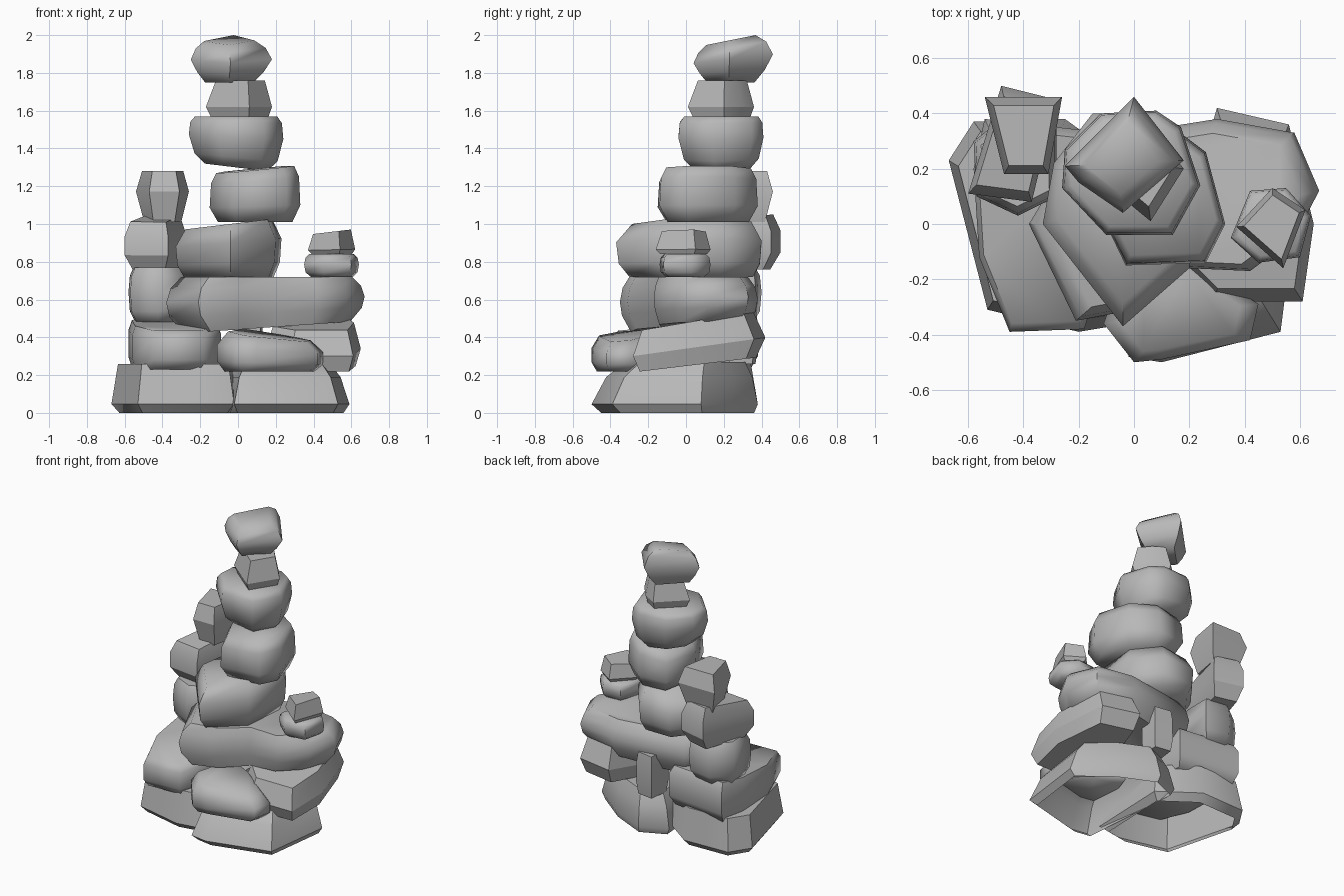
import bpy, bmesh, math

grey = bpy.data.materials.new("stone_grey")
grey.diffuse_color = (0.48, 0.48, 0.48, 1)

# height fraction, scale of the outline
ROUND = [(0, .76), (.2, .95), (.55, 1), (.85, .95), (1, .82)]
SLAB = [(0, .86), (.3, 1), (.8, .97), (1, .88)]


def stone(name, outline, z0, z1, prof=ROUND, centre=None, top=(0, 0), low=(0, 0), angle=62, floor=True):
    """Loft an outline through a profile; top and low are slopes of the two ends."""
    cx = sum(p[0] for p in outline) / len(outline)
    cy = sum(p[1] for p in outline) / len(outline)
    if centre:
        cx, cy = centre
    bm = bmesh.new()
    rings = []
    for t, s in prof:
        sx = low[0] * (1 - t) + top[0] * t
        sy = low[1] * (1 - t) + top[1] * t
        rings.append([bm.verts.new((cx + (x - cx) * s, cy + (y - cy) * s,
                                    z0 + (z1 - z0) * t + s * (sx * (x - cx) + sy * (y - cy))))
                      for x, y in outline])
    n = len(outline)
    for a, b in zip(rings, rings[1:]):
        for i in range(n):
            j = (i + 1) % n
            bm.faces.new((a[i], a[j], b[j], b[i]))
    if floor:
        bm.faces.new(rings[0][::-1])
    bm.faces.new(rings[-1])
    bmesh.ops.recalc_face_normals(bm, faces=bm.faces)
    me = bpy.data.meshes.new(name)
    bm.to_mesh(me)
    bm.free()
    me.materials.append(grey)
    ob = bpy.data.objects.new(name, me)
    bpy.context.collection.objects.link(ob)
    bpy.context.view_layer.objects.active = ob
    ob.select_set(True)
    bpy.ops.object.shade_smooth_by_angle(angle=math.radians(angle))
    ob.select_set(False)


# base layer, open underneath
stone("base_left", [(-.67, .23), (-.53, -.31), (-.2, -.39), (-.02, -.36), (.0, .2), (-.25, .38), (-.58, .37)],
      0, .26, [(0, .88), (.18, 1), (1, .9)], angle=42, floor=False)
stone("base_right", [(-.02, -.48), (.1, -.5), (.53, -.39), (.59, .08), (.36, .26), (.1, .38), (-.08, .3)],
      0, .27, [(0, .92), (.17, 1), (.7, .88), (1, .72)], (.2, .14), angle=45, floor=False)

# second layer
stone("second_left", [(-.58, .2), (-.56, -.12), (-.45, -.39), (-.18, -.38), (-.09, -.1), (-.1, .33), (-.54, .38)],
      .23, .47, [(0, .9), (.25, 1), (.8, 1), (1, .92)], top=(0, .1))
stone("second_front", [(-.11, -.36), (0, -.5), (.1, -.49), (.42, -.42), (.45, -.29), (.2, -.12), (0, -.05)],
      .22, .41, [(0, .85), (.25, 1), (.65, 1), (1, .78)], top=(-.12, .1))
stone("second_right", [(.14, -.14), (.28, -.28), (.61, -.28), (.65, 0), (.56, .36), (.3, .42)],
      .25, .48, [(0, .88), (.4, 1), (1, .84)], top=(0, .17), low=(0, .12), angle=25)
stone("back_wedge", [(-.02, .22), (.12, .22), (.13, .36), (0, .38)], .26, .55, SLAB, angle=25)

# third layer
stone("third_wide", [(-.38, 0), (-.21, -.35), (0, -.31), (.2, -.16), (.42, -.17), (.58, -.05),
                     (.67, .12), (.58, .33), (.3, .38), (-.2, .3)],
      .455, .72, [(0, .84), (.3, .97), (.55, 1), (.8, .96), (1, .86)], low=(.07, 0), angle=50)
stone("third_left", [(-.58, .3), (-.57, .1), (-.42, .03), (-.28, .1), (-.28, .37), (-.45, .4)], .48, .77)

# main stack
stone("stack_1", [(-.33, 0), (-.04, -.37), (.2, -.16), (.23, .2), (.08, .4), (-.15, .4), (-.29, .22)],
      .72, 1.0, [(0, .85), (.25, .97), (.65, 1), (1, .82)], top=(.12, 0), angle=75)
stone("stack_2", [(-.03, -.15), (.26, -.14), (.33, 0), (.26, .26), (.1, .38), (-.1, .36), (-.15, .1)],
      1.01, 1.29, [(0, .82), (.3, 1), (.8, .97), (1, .86)], top=(.1, .02), angle=75)
stone("stack_3", [(-.26, .13), (-.1, -.04), (.14, -.04), (.24, .14), (.17, .35), (.08, .41), (-.12, .4), (-.25, .27)],
      1.3, 1.57, [(0, .66), (.2, .88), (.6, 1), (.88, .97), (1, .87)], low=(-.12, 0))
stone("stack_4", [(.06, .01), (.18, .2), (.1, .3), (0, .36), (-.17, .2)],
      1.56, 1.76, [(0, .85), (.3, 1), (1, .74)], angle=25)
stone("stack_5", [(0, .46), (-.25, .21), (-.2, .15), (-.04, .04), (.18, .23)],
      1.75, 1.97, [(0, .6), (.25, .82), (.55, 1), (.82, .86), (1, .62)], top=(0, .2))

# small left stack
stone("left_2", [(-.48, .5), (-.28, .45), (-.37, .08), (-.6, .11)], .76, 1.03,
      [(0, .75), (.3, 1), (.7, 1), (1, .82)], top=(0, .12), angle=25)
stone("left_3", [(-.54, .46), (-.26, .46), (-.31, .18), (-.47, .18)], 1.01, 1.28,
      [(0, .7), (.6, 1), (1, .78)], angle=25)

# small right stack
stone("right_1", [(.35, -.05), (.45, -.14), (.6, -.12), (.64, .03), (.55, .13), (.42, .12)], .72, .84)
stone("right_2", [(.37, -.01), (.5, .13), (.62, .05), (.54, -.16)], .84, .96,
      [(0, .85), (.2, 1), (1, .8)], top=(.12, 0), angle=25)
